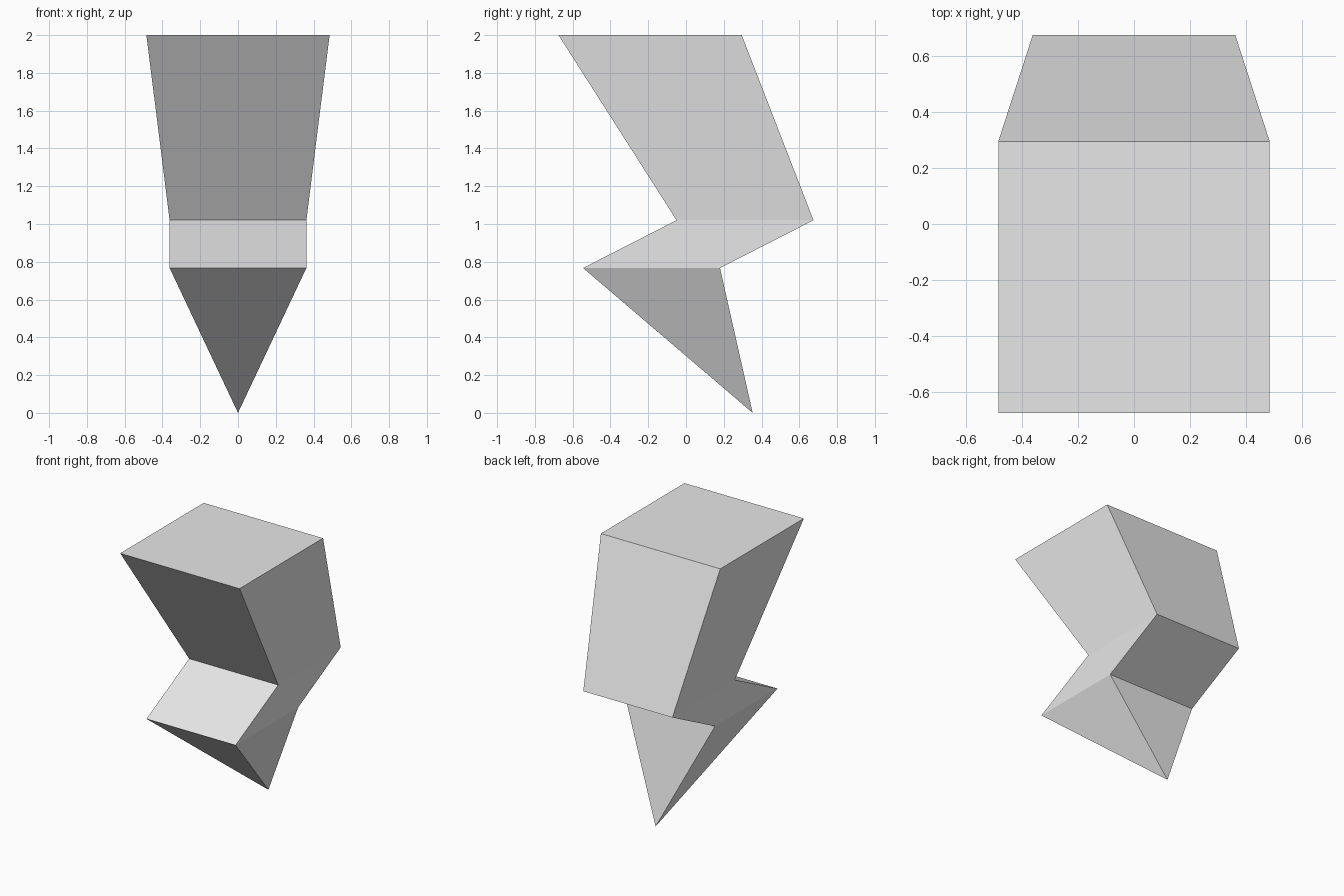
import bpy
import bmesh

cube = bpy.data.objects.get("Cube")
if cube:
    bpy.data.objects.remove(cube, do_unlink=True)

# One plain grey for the whole bolt
grey = bpy.data.materials.new("light_grey")
grey.use_nodes = True
colour = (0.8, 0.8, 0.8, 1.0)
grey.diffuse_color = colour
grey.node_tree.nodes["Principled BSDF"].inputs["Base Color"].default_value = colour

# Square cross-sections from top to bottom: height, front y, back y, half width
sections = [
    (2.0, -0.675, 0.295, 0.485),
    (1.02, -0.05, 0.675, 0.362),
    (0.767, -0.545, 0.18, 0.362),
]
tip = (0, 0.353, 0)

bm = bmesh.new()
rings = [
    [bm.verts.new((x, y, z)) for x, y in ((-w, front), (w, front), (w, back), (-w, back))]
    for z, front, back, w in sections
]

# Flat top cap
bm.faces.new(rings[0])

# Slanted upper block and the middle step
for upper, lower in zip(rings, rings[1:]):
    for i in range(4):
        j = (i + 1) % 4
        bm.faces.new((upper[i], lower[i], lower[j], upper[j]))

# Pointed lower spike
point = bm.verts.new(tip)
last = rings[-1]
for i in range(4):
    bm.faces.new((last[i], point, last[(i + 1) % 4]))

bmesh.ops.recalc_face_normals(bm, faces=bm.faces)
mesh = bpy.data.meshes.new("lightning_bolt")
bm.to_mesh(mesh)
bm.free()
mesh.materials.append(grey)
bolt = bpy.data.objects.new("lightning_bolt", mesh)
bpy.context.collection.objects.link(bolt)
